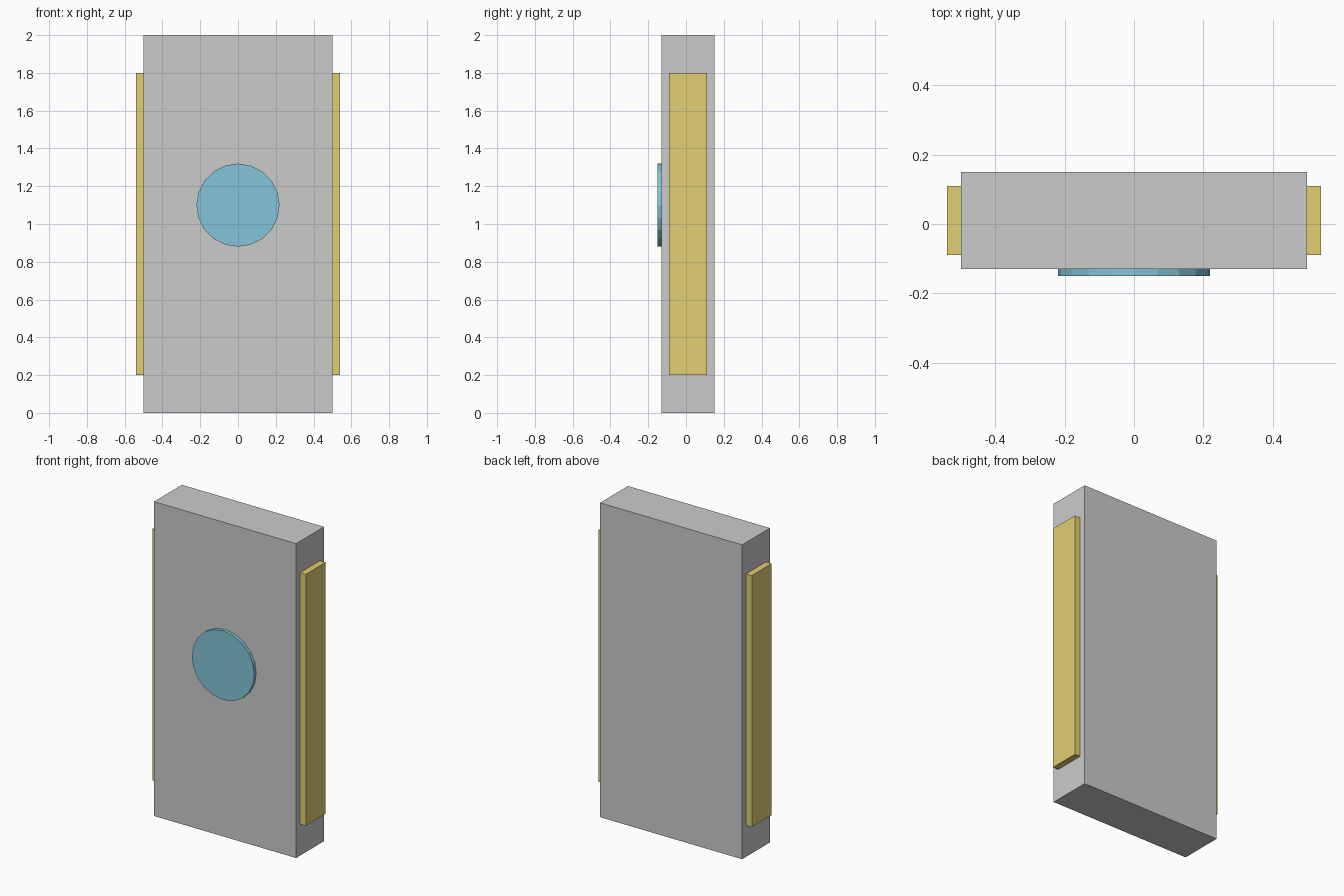
import bpy
import math

if "Cube" in bpy.data.objects:
    bpy.data.objects.remove(bpy.data.objects["Cube"])


def paint(obj, name, color):
    mat = bpy.data.materials.get(name) or bpy.data.materials.new(name)
    mat.diffuse_color = (*color, 1)
    mat.use_nodes = True
    mat.node_tree.nodes["Principled BSDF"].inputs["Base Color"].default_value = mat.diffuse_color
    obj.data.materials.append(mat)


def box(name, lo, hi):
    center = [(a + b) / 2 for a, b in zip(lo, hi)]
    bpy.ops.mesh.primitive_cube_add(size=1, location=center)
    obj = bpy.context.object
    obj.name = name
    obj.scale = [b - a for a, b in zip(lo, hi)]
    bpy.ops.object.transform_apply(location=False, rotation=False, scale=True)
    return obj


# Main slab
box("panel_body", (-0.5, -0.13, 0), (0.5, 0.15, 2))

# Trim strips on both narrow sides, seated slightly into the slab
for side, label in ((-1, "left"), (1, "right")):
    xs = sorted((side * 0.49, side * 0.54))
    strip = box(f"{label}_side_strip", (xs[0], -0.09, 0.2), (xs[1], 0.11, 1.8))
    paint(strip, "gold", (0.75, 0.62, 0.17))

# Round disc on the front face
bpy.ops.mesh.primitive_cylinder_add(vertices=20, radius=0.22, depth=0.03,
                                    location=(0, -0.135, 1.1),
                                    rotation=(math.pi / 2, 0, 0))
disc = bpy.context.object
disc.name = "front_disc"
paint(disc, "blue", (0.23, 0.56, 0.70))
